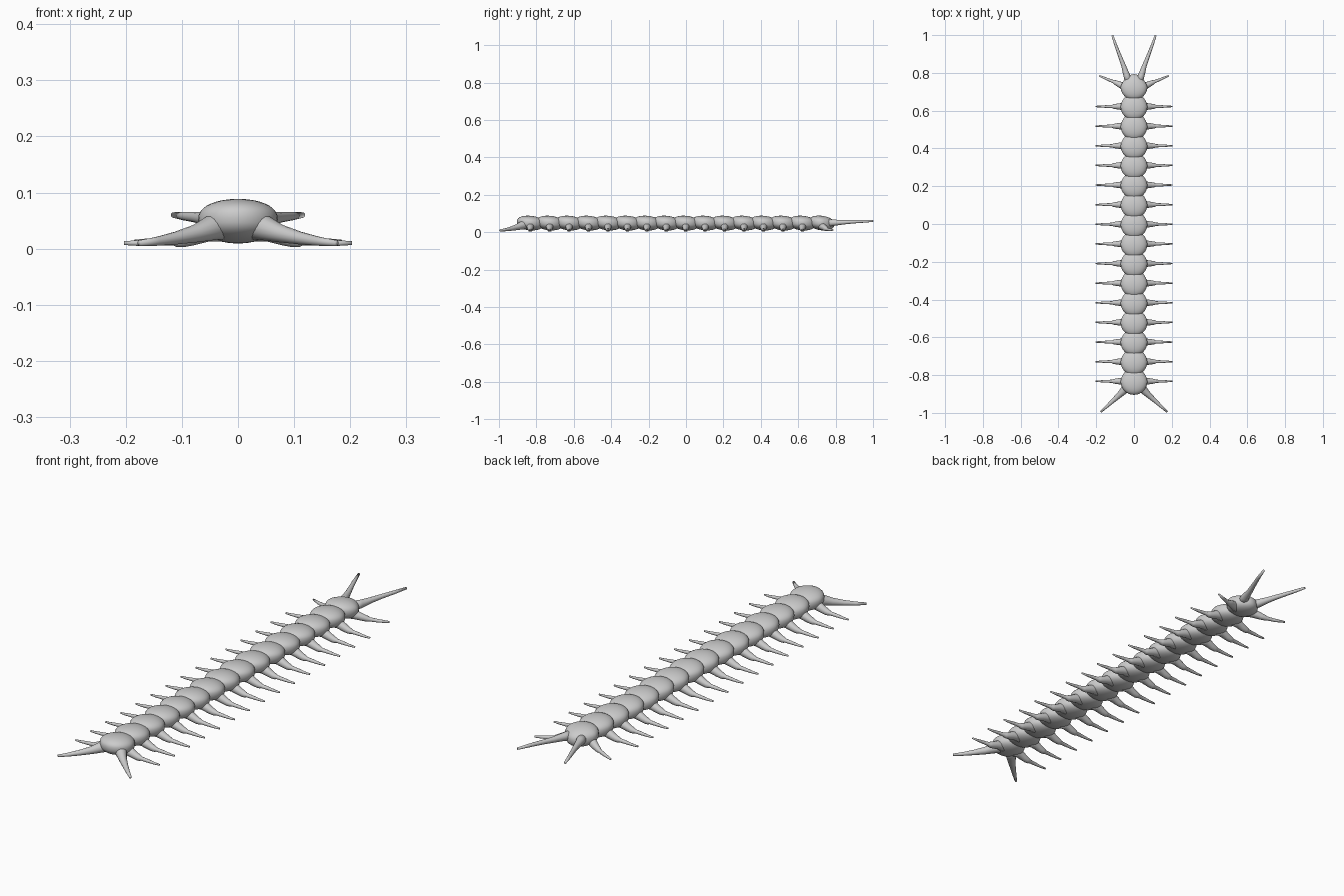
import bpy, bmesh, math
from mathutils import Vector

if "Cube" in bpy.data.objects:
    bpy.data.objects.remove(bpy.data.objects["Cube"])


def finish(bm, name):
    bmesh.ops.recalc_face_normals(bm, faces=bm.faces)
    for f in bm.faces:
        f.smooth = True
    me = bpy.data.meshes.new(name)
    bm.to_mesh(me)
    bm.free()
    ob = bpy.data.objects.new(name, me)
    bpy.context.collection.objects.link(ob)
    return ob


def plate(name, yc, ry=0.072, taper=0.10, tilt=0.07):
    """Domed body segment, narrower at the front, rear lip raised over the next one."""
    bm = bmesh.new()
    bmesh.ops.create_uvsphere(bm, u_segments=32, v_segments=20, radius=1)
    for v in bm.verts:
        x, y, z = v.co
        w = 0.071 * (1 - taper * max(0, y))
        fat = math.copysign(abs(z) ** 0.8, z)
        h = 0.037 if z > 0 else 0.041
        v.co = (x * w, yc + y * ry, 0.051 + fat * h - tilt * y * ry)
    return finish(bm, name)


def limb(name, pts, side, n=14):
    """Tapered tube through (x, y, z, radius) stations, mirrored by side."""
    bm = bmesh.new()
    rings = []
    for i, p in enumerate(pts):
        a = Vector(pts[max(i - 1, 0)][:3])
        b = Vector(pts[min(i + 1, len(pts) - 1)][:3])
        d = (b - a).normalized()
        u = d.cross(Vector((0, 0, 1))).normalized()
        w = u.cross(d)
        ring = []
        for k in range(n):
            t = 2 * math.pi * k / n
            c = Vector(p[:3]) + p[3] * (math.cos(t) * u + math.sin(t) * w)
            ring.append(bm.verts.new((c.x * side, c.y, c.z)))
        rings.append(ring)
    for r, s in zip(rings, rings[1:]):
        for k in range(n):
            bm.faces.new((r[k], r[(k + 1) % n], s[(k + 1) % n], s[k]))
    bm.faces.new(rings[0])
    bm.faces.new(rings[-1])
    return finish(bm, name)


# Trunk segments, each with a pair of walking legs
COUNT, FIRST, STEP = 15, 0.622, 0.1039
for i in range(COUNT):
    y = FIRST - i * STEP
    plate(f"body_segment_{i + 1}", y)
    leg = [(0.02, y, 0.036, 0.024), (0.055, y, 0.032, 0.020),
           (0.085, y, 0.020, 0.0155), (0.100, y, 0.0155, 0.0135),
           (0.110, y, 0.014, 0.0115), (0.116, y, 0.014, 0.0085),
           (0.150, y, 0.012, 0.0070), (0.180, y, 0.010, 0.0050),
           (0.203, y, 0.010, 0.0035)]
    for s in (-1, 1):
        limb(f"leg_{i + 1}_{'right' if s > 0 else 'left'}", leg, s)

# Head
plate("head", 0.725, ry=0.068, taper=0.22, tilt=0.10)

antenna = [(0.022, 0.745, 0.050, 0.024), (0.040, 0.79, 0.051, 0.017),
           (0.056, 0.84, 0.053, 0.012), (0.075, 0.89, 0.056, 0.0095),
           (0.096, 0.945, 0.058, 0.0075), (0.115, 1.0, 0.060, 0.005)]
fang = [(0.02, 0.715, 0.038, 0.024), (0.055, 0.728, 0.032, 0.019),
        (0.085, 0.743, 0.022, 0.0145), (0.103, 0.751, 0.017, 0.0115),
        (0.110, 0.754, 0.016, 0.0085), (0.145, 0.768, 0.013, 0.007),
        (0.184, 0.785, 0.012, 0.004)]
tail_leg = [(0.02, -0.84, 0.045, 0.030), (0.045, -0.873, 0.038, 0.023),
            (0.075, -0.903, 0.027, 0.016), (0.110, -0.935, 0.019, 0.0115),
            (0.145, -0.967, 0.013, 0.008), (0.176, -0.995, 0.010, 0.005)]
for s in (-1, 1):
    side = "right" if s > 0 else "left"
    limb(f"antenna_{side}", antenna, s)
    limb(f"head_leg_{side}", fang, s)
    limb(f"tail_leg_{side}", tail_leg, s)
